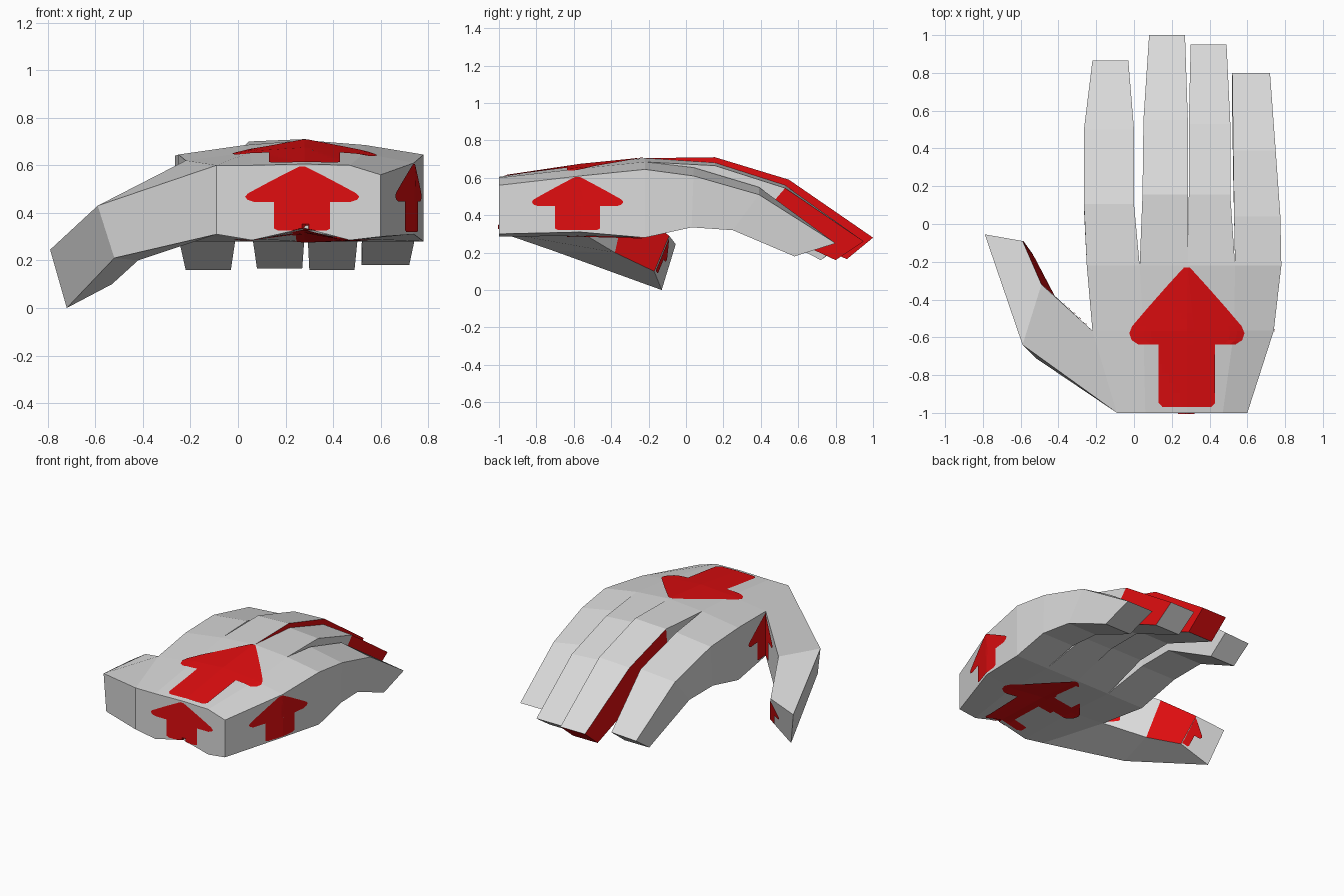
import bpy, bmesh
from mathutils import Vector
from mathutils.bvhtree import BVHTree

if "Cube" in bpy.data.objects:
    bpy.data.objects.remove(bpy.data.objects["Cube"])


def material(name, rgb):
    m = bpy.data.materials.new(name)
    m.diffuse_color = (*rgb, 1)
    m.use_nodes = True
    m.node_tree.nodes["Principled BSDF"].inputs["Base Color"].default_value = m.diffuse_color
    return m


GREY = material("light grey", (0.7, 0.7, 0.7))
RED = material("red", (0.75, 0.004, 0.005))


def build(name, verts, faces, red=()):
    """Mesh object from faces; indices listed in red get the red material."""
    bm = bmesh.new()
    vs = [bm.verts.new(v) for v in verts]
    for i, f in enumerate(faces):
        bm.faces.new([vs[k] for k in f]).material_index = int(i in red)
    bmesh.ops.recalc_face_normals(bm, faces=bm.faces)
    me = bpy.data.meshes.new(name)
    bm.to_mesh(me)
    bm.free()
    me.materials.append(GREY)
    me.materials.append(RED)
    bpy.context.collection.objects.link(bpy.data.objects.new(name, me))
    return BVHTree.FromPolygons([Vector(v) for v in verts], faces)


def tube(name, rings, red=()):
    """Four-sided limb through corner rings, open at the base, capped at the tip."""
    verts = [p for r in rings for p in r]
    faces = []
    for s in range(len(rings) - 1):
        for k in range(4):
            a, b = s * 4 + k, s * 4 + (k + 1) % 4
            faces.append((a, b, b + 4, a + 4))
    n = len(verts)
    faces.append((n - 4, n - 3, n - 2, n - 1))
    return build(name, verts, faces, red)


# Palm: three cross-sections of five columns, top and bottom
PALM = [
    (-1.0, (-.09, .06, .28, .47, .60), (.60, .60, .605, .60, .56), (.31, .285, .335, .285, .30)),
    (-.565, (-.22, .05, .28, .53, .74), (.62, .655, .67, .65, .61), (.31, .29, .32, .29, .31)),
    (-.22, (-.25, .03, .285, .535, .78), (.645, .685, .705, .685, .645), (.28,) * 5),
]
pv, pf = [], []
for y, xs, top, bot in PALM:
    pv += [(x, y, z) for x, z in zip(xs, top)] + [(x, y, z) for x, z in zip(xs, bot)]
for r in range(2):
    for c in range(4):
        for o in (0, 5):
            a = r * 10 + o + c
            pf.append((a, a + 1, a + 11, a + 10))
    a = r * 10 + 4
    pf.append((a, a + 5, a + 15, a + 10))          # little-finger side
for c in range(4):
    pf.append((c, c + 1, c + 6, c + 5))            # wrist end
pf.append((10, 15, 25, 20))                        # side between thumb and index
palm = build("palm", pv, pf)


# Fingers: per joint (x left, x right, top y, top-left z, top-right z, bottom y, bottom z)
def finger(name, joints, red=()):
    rings = [[(xl, yt, zl), (xr, yt, zr), (xr, yb, zb), (xl, yb, zb)]
             for xl, xr, yt, zl, zr, yb, zb in joints]
    tube(name, rings, red)


finger("index_finger", [
    (-.25, .03, -.22, .645, .685, -.22, .28), (-.265, .0, .105, .64, .67, .08, .36),
    (-.265, .0, .50, .545, .565, .34, .36), (-.22, -.03, .865, .26, .27, .72, .16)])
# red: both sides and the tip
finger("middle_finger", [
    (.03, .285, -.22, .685, .705, -.22, .28), (.045, .285, .155, .70, .71, .12, .37),
    (.05, .285, .55, .58, .59, .39, .37), (.08, .27, 1.0, .28, .28, .86, .165)],
    red=(1, 5, 7, 9, 11, 12))
finger("ring_finger", [
    (.285, .535, -.22, .705, .685, -.22, .28), (.29, .51, .155, .68, .665, .12, .36),
    (.29, .51, .53, .56, .545, .37, .36), (.30, .49, .95, .26, .26, .80, .16)],
    red=(9,))
finger("little_finger", [
    (.535, .78, -.22, .685, .645, -.22, .28), (.53, .775, .04, .655, .61, .03, .335),
    (.525, .75, .39, .55, .51, .25, .32), (.52, .72, .80, .25, .25, .58, .18)])

# Thumb: rings run outer top, outer bottom, inner bottom, inner top
thumb = tube("thumb", [
    [(-.09, -1.0, .60), (-.09, -1.0, .31), (-.22, -.565, .31), (-.22, -.565, .62)],
    [(-.59, -.64, .43), (-.52, -.71, .21), (-.42, -.38, .20), (-.49, -.32, .47)],
    [(-.79, -.055, .245), (-.72, -.13, .0), (-.53, -.17, .10), (-.59, -.09, .29)]],
    red=(6,))

# Arrow profile: (height, half width), shaft then head, as rows of strips
SHAFT = [(0, .42), (.03, .49), (.24, .49), (.45, .49)]
HEAD = [(.45, .85), (.48, .96), (.53, 1), (.58, .95), (.72, .66), (.86, .36), (.96, .14), (1, .05)]


def arrow(name, bvh, base, u, v, ray, lo=-1, cols=16):
    """Thin arrow plate projected along ray onto a part; lo=0 gives one half."""
    base, u, v, ray = Vector(base), Vector(u), Vector(v), Vector(ray).normalized()
    verts, faces = [], []
    for rows in (SHAFT, HEAD):
        fine = [tuple(a[k] + (b[k] - a[k]) * t / 3 for k in (0, 1))
                for a, b in zip(rows, rows[1:]) for t in range(3)] + [rows[-1]]
        start = len(verts)
        for h, w in fine:
            for c in range(cols + 1):
                p = base + v * h + u * w * (lo + (1 - lo) * c / cols)
                hit = bvh.ray_cast(p - ray, ray)[0] or bvh.find_nearest(p)[0]
                verts.append(hit - ray * .005)
        for r in range(len(fine) - 1):
            for c in range(cols):
                a = start + r * (cols + 1) + c
                faces.append((a, a + 1, a + cols + 2, a + cols + 1))
    build(name, verts, faces, range(len(faces)))
    # face the plate outward
    me = bpy.data.objects[name].data
    if sum((p.normal.dot(ray) * p.area for p in me.polygons)) > 0:
        me.flip_normals()


arrow("back_of_hand_arrow", palm, (.28, -.97, .8), (.305, 0, 0), (0, .74, 0), (0, 0, -1))
arrow("palm_arrow", palm, (.28, -.97, .1), (.305, 0, 0), (0, .74, 0), (0, 0, 1))
arrow("wrist_arrow", palm, (.27, -1.1, .325), (.24, 0, 0), (0, 0, .27), (0, 1, 0))
arrow("outer_side_arrow", palm, (.75, -.58, .32), (0, .245, 0), (0, 0, .285), (-1, 0, 0))
# Half arrows meeting at the web between palm and thumb, and on the thumb tip
arrow("web_arrow_palm_half", palm, (-.24, -.56, .32), (0, .22, 0), (0, 0, .29), (1, 0, 0), 0)
arrow("web_arrow_thumb_half", thumb, (-.22, -.56, .32), (-.16, .14, 0), (0, 0, .29),
      (-.66, -.75, 0), 0)
arrow("thumb_tip_arrow", thumb, (-.535, -.165, .105), (-.09, .01, -.03), (-.05, .07, .17),
      (-.2, -.9, .3), 0)
